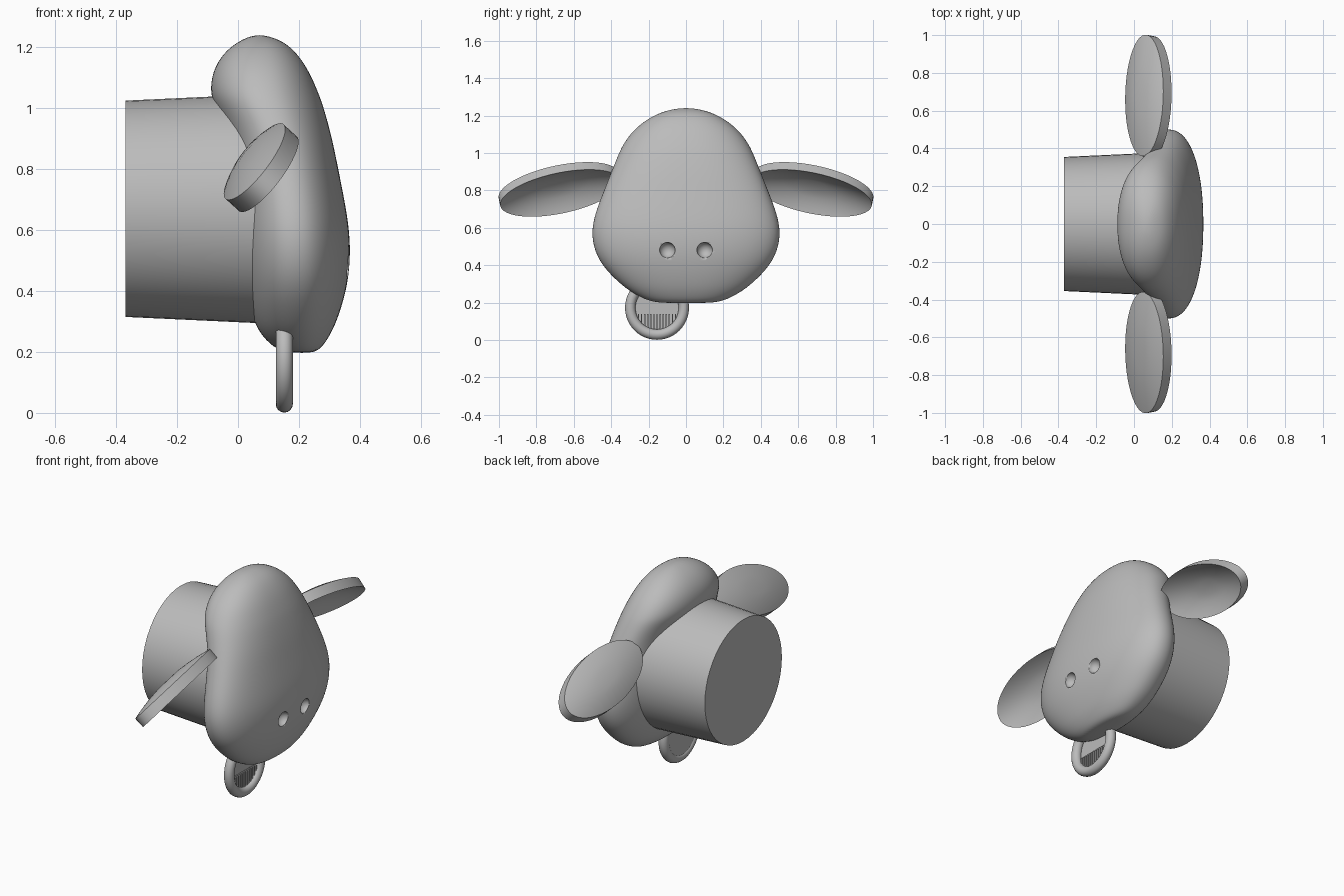
import bpy, bmesh, math
from mathutils import Vector

if "Cube" in bpy.data.objects:
    bpy.data.objects.remove(bpy.data.objects["Cube"], do_unlink=True)

grey = bpy.data.materials.new("plain grey")
grey.use_nodes = True
grey.diffuse_color = (0.5, 0.5, 0.5, 1)
grey.node_tree.nodes["Principled BSDF"].inputs["Base Color"].default_value = grey.diffuse_color


def finish(obj, angle=None):
    if not obj.data.materials:
        obj.data.materials.append(grey)
    if angle:
        bpy.ops.object.select_all(action='DESELECT')
        obj.select_set(True)
        bpy.context.view_layer.objects.active = obj
        bpy.ops.object.shade_smooth_by_angle(angle=math.radians(angle))
    return obj


def loft(name, rings):
    """Skin a list of equal rings and close both ends."""
    bm = bmesh.new()
    rows = [[bm.verts.new(p) for p in ring] for ring in rings]
    n = len(rows[0])
    for a, b in zip(rows, rows[1:]):
        for i in range(n):
            j = (i + 1) % n
            bm.faces.new((a[i], a[j], b[j], b[i]))
    bm.faces.new(rows[0])
    bm.faces.new(rows[-1])
    bmesh.ops.recalc_face_normals(bm, faces=bm.faces[:])
    mesh = bpy.data.meshes.new(name)
    bm.to_mesh(mesh)
    bm.free()
    obj = bpy.data.objects.new(name, mesh)
    bpy.context.collection.objects.link(obj)
    return obj


def circle(count):
    return [(math.cos(t), math.sin(t)) for t in (2 * math.pi * i / count for i in range(count))]


def swell(v, power=0.9):
    return math.copysign(abs(v) ** power, v)


# Head: height, half width, back edge, front edge of each level
levels = [
    (.197, .12, .18, .24), (.207, .2, .125, .27), (.25, .285, .08, .3), (.3, .355, .05, .325),
    (.4, .455, .02, .357), (.5, .5, .005, .37), (.6, .507, 0, .367), (.7, .48, 0, .35),
    (.8, .44, -.01, .33), (.9, .4, -.03, .31), (1, .36, -.075, .283), (1.05, .335, -.093, .265),
    (1.12, .285, -.085, .235), (1.18, .21, -.05, .195), (1.22, .13, 0, .15), (1.24, .04, .05, .09)]
head = loft("head", [
    [((f + b) / 2 + (f - b) / 2 * swell(c), w * swell(s), z) for c, s in circle(32)]
    for z, w, b, f in levels])
head.modifiers.new("smooth", 'SUBSURF').levels = 2
head.modifiers["smooth"].render_levels = 2
finish(head, 60)

# Nostrils: round hollows cut from the muzzle
for side, label in ((1, "left"), (-1, "right")):
    bpy.ops.mesh.primitive_uv_sphere_add(segments=24, ring_count=16, radius=.042,
                                         location=(.366, side * .1, .48))
    cutter = bpy.context.object
    cutter.name = label + "_nostril_cutter"
    finish(cutter, 60)
    cutter.hide_render = True
    cutter.hide_set(True)
    cut = head.modifiers.new(label + " nostril", 'BOOLEAN')
    cut.operation = 'DIFFERENCE'
    cut.solver = 'EXACT'
    cut.object = cutter

# Neck: slightly flared drum behind the head
neck = loft("neck", [
    [(x, r * c, .67 + r * s) for c, s in circle(48)]
    for x, r in ((-.37, .355), (.1, .377))])
finish(neck, 30)

# Ears: shallow cups with a straight rim band, open side facing forward and down
tilt, roll = math.radians(12), math.radians(47)
along = Vector((0, math.cos(tilt), -math.sin(tilt)))
up = Vector((0, math.sin(tilt), math.cos(tilt)))
ahead = Vector((1, 0, 0))
across = ahead * math.cos(roll) + up * math.sin(roll)
facing = ahead * math.sin(roll) - up * math.cos(roll)
rim = Vector((.098, .672, .785))
steps = [math.sin(math.pi / 2 * k / 6) for k in range(1, 7)]


def cup(depth, bulge):
    return [(s, -depth - bulge * (1 - s * s)) for s in steps]


ear_profile = cup(.06, .035) + cup(0, .06)[::-1]
for side, label in ((1, "left"), (-1, "right")):
    rings = []
    for scale, offset in ear_profile:
        ring = []
        for c, s in circle(48):
            p = rim + along * (.328 * scale * c) + across * (.148 * scale * s) + facing * offset
            ring.append((p.x, side * p.y, p.z))
        rings.append(ring)
    finish(loft(label + "_ear", rings), 40)

# Tag below the chin: ring, backing disc and a row of raised ribs
tag = Vector((.152, -.155, .172))
bpy.ops.mesh.primitive_torus_add(major_radius=.143, minor_radius=.028, major_segments=48,
                                 minor_segments=16, location=tag, rotation=(0, math.pi / 2, 0))
ring = bpy.context.object
ring.name = "tag_ring"
finish(ring, 60)

bpy.ops.mesh.primitive_cylinder_add(vertices=48, radius=.143, depth=.012,
                                    location=tag - ahead * .016, rotation=(0, math.pi / 2, 0))
disc = bpy.context.object
disc.name = "tag_disc"
finish(disc, 30)

for k in range(-6, 7):
    y = k * .0165
    low, high = -math.sqrt(.118 ** 2 - y * y), -.032
    bpy.ops.mesh.primitive_cube_add(size=1, location=tag + Vector((-.004, y, (low + high) / 2)))
    rib = bpy.context.object
    rib.name = "tag_rib"
    rib.scale = (.02, .007, high - low)
    finish(rib)
